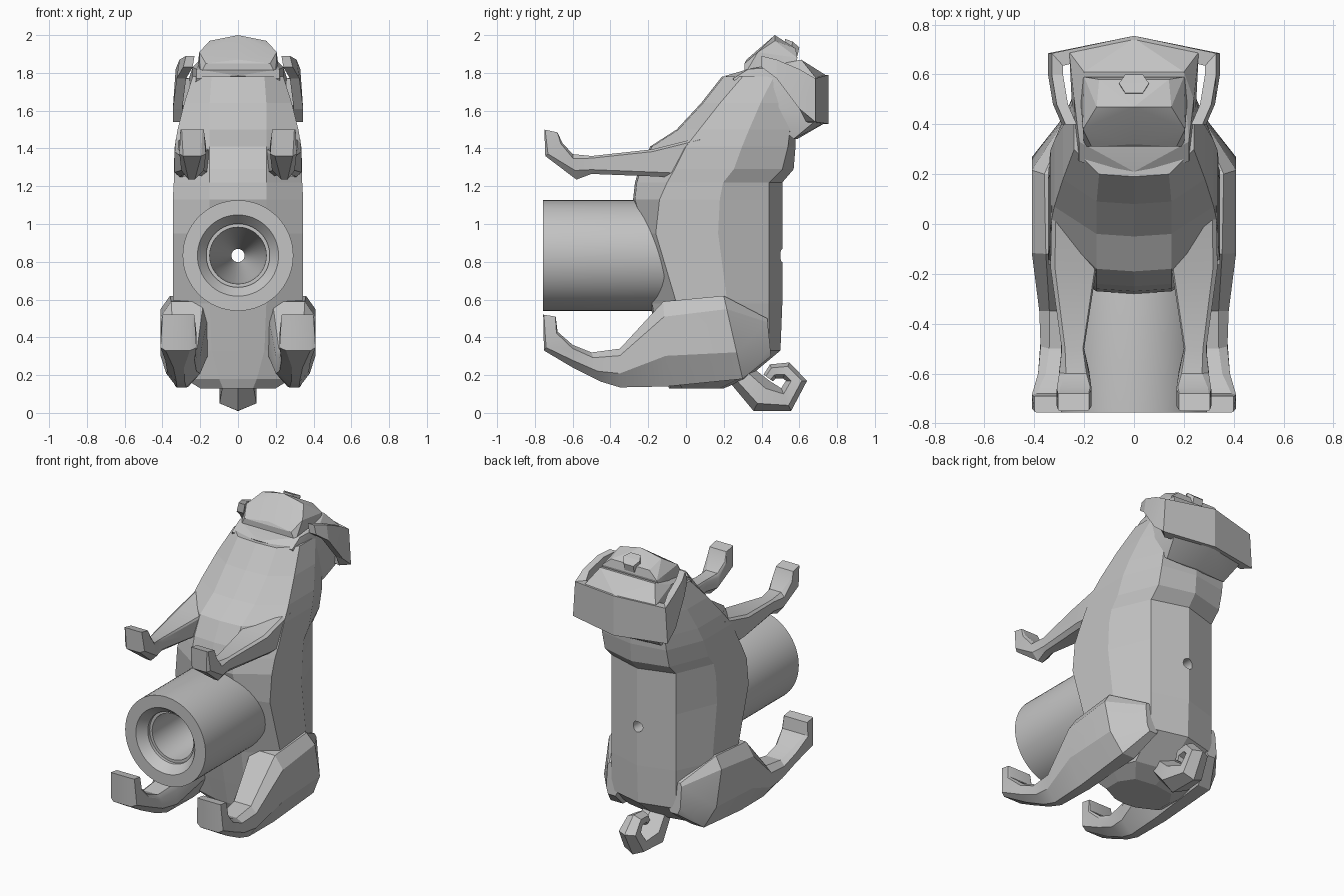
import bpy, bmesh, math
from mathutils import Vector

cube = bpy.data.objects.get("Cube")
if cube:
    bpy.data.objects.remove(cube, do_unlink=True)

grey = bpy.data.materials.new("plain_grey")
grey.use_nodes = True
tone = (0.55, 0.55, 0.55, 1)
grey.diffuse_color = tone
grey.node_tree.nodes["Principled BSDF"].inputs["Base Color"].default_value = tone


def finish(name, bm, angle):
    bmesh.ops.recalc_face_normals(bm, faces=bm.faces)
    mesh = bpy.data.meshes.new(name)
    bm.to_mesh(mesh)
    bm.free()
    mesh.materials.append(grey)
    ob = bpy.data.objects.new(name, mesh)
    bpy.context.collection.objects.link(ob)
    bpy.ops.object.select_all(action="DESELECT")
    ob.select_set(True)
    bpy.context.view_layer.objects.active = ob
    bpy.ops.object.shade_smooth_by_angle(angle=math.radians(angle))
    return ob


def loft(name, rings, angle=25, loop=False):
    """Skin a row of equal sized rings; cap the ends or close the loop."""
    bm = bmesh.new()
    rows = [[bm.verts.new(p) for p in ring] for ring in rings]
    for a, b in zip(rows, rows[1:] + rows[:1] if loop else rows[1:]):
        for i in range(len(a)):
            j = (i + 1) % len(a)
            bm.faces.new((a[i], a[j], b[j], b[i]))
    if not loop:
        bm.faces.new(rows[0])
        bm.faces.new(rows[-1])
    return finish(name, bm, angle)


def hull(name, half):
    """Convex solid from points mirrored across x."""
    bm = bmesh.new()
    for x, y, z in half:
        for sx in {x, -x}:
            bm.verts.new((sx, y, z))
    bmesh.ops.convex_hull(bm, input=bm.verts)
    loose = [v for v in bm.verts if not v.link_faces]
    bmesh.ops.delete(bm, geom=loose, context="VERTS")
    return finish(name, bm, 15)


def turned(name, profile, z, loop, sides=64):
    """Solid of revolution about the front-to-back axis."""
    turn = [2 * math.pi * i / sides for i in range(sides)]
    return loft(name, [[(r * math.cos(a), y, z + r * math.sin(a)) for a in turn]
                       for r, y in profile], loop=loop)


# Torso: height, spine y, back width, back y, side width, side y, belly width, belly y
TORSO = [
    (.13, .20, .14, .18, .20, -.02, .08, -.08),
    (.18, .32, .22, .28, .28, -.05, .10, -.10),
    (.33, .50, .235, .44, .33, -.05, .14, -.13),
    (.58, .51, .235, .44, .345, -.05, .15, -.18),
    (.95, .51, .235, .44, .345, -.16, .15, -.22),
    (1.13, .51, .235, .44, .345, -.14, .15, -.27),
    (1.22, .51, .235, .44, .34, -.10, .15, -.26),
    (1.29, .57, .235, .51, .34, -.06, .15, -.24),
    (1.41, .58, .235, .54, .335, 0, .15, -.18),
    (1.50, .58, .23, .55, .32, .07, .15, -.04),
    (1.64, .60, .22, .57, .285, .18, .15, .09),
    (1.78, .62, .20, .60, .24, .30, .14, .20),
]
rings = []
for z, spine, wb, yb, ws, ys, wf, yf in TORSO:
    side = [(wb, yb), (ws, ys + .55 * (yb - ys)), (ws, ys), (wf, yf)]
    outline = [(0, spine)] + side + [(0, yf - .01)] + [(-x, y) for x, y in reversed(side)]
    rings.append([(x, y, z) for x, y in outline])
torso = loft("torso", rings, angle=0)

# Hollow barrel on the belly: stepped mouth, funnel and a thin tube to the back
AXIS = .833
turned("barrel", [(.293, -.757), (.293, -.02), (.27, .14), (.05, .14), (.05, .42),
                  (.035, .42), (.035, .05), (.14, -.40), (.15, -.68),
                  (.168, -.68), (.168, -.70), (.215, -.757)], AXIS, True)
plug = turned("torso_cutter", [(.25, -.80), (.25, .10), (.035, .10), (.035, .70)],
              AXIS, False, 24)
plug.hide_render = True
plug.hide_viewport = True
cut = torso.modifiers.new("bore", "BOOLEAN")
cut.operation = "DIFFERENCE"
cut.object = plug
cut.solver = "EXACT"

# Legs: top y, top z, underside y, underside z, inner x, outer x, chamfer
FORE = [
    (.08, 1.46, .02, 1.24, .13, .33, .3),
    (-.18, 1.395, -.12, 1.25, .15, .335, .4),
    (-.50, 1.36, -.50, 1.265, .20, .29, .6),
    (-.60, 1.37, -.58, 1.235, .18, .30, .9),
    (-.655, 1.43, -.745, 1.36, .17, .31, .4),
    (-.68, 1.485, -.75, 1.50, .18, .305, .15),
]
HIND = [
    (.43, .50, .45, .30, .18, .27, .5),
    (.20, .62, .30, .18, .16, .41, .8),
    (-.12, .59, -.10, .14, .16, .41, .9),
    (-.35, .34, -.35, .135, .20, .38, .9),
    (-.50, .32, -.45, .165, .22, .375, .9),
    (-.60, .36, -.60, .24, .23, .385, .8),
    (-.68, .43, -.752, .33, .22, .41, .4),
    (-.69, .51, -.756, .52, .23, .40, .15),
]


def leg(name, stations, s):
    rows = []
    for ty, tz, by, bz, xi, xo, k in stations:
        shape = [(.1 * k, 0), (1 - .25 * k, 0), (1, .2 * k), (1, 1 - .4 * k),
                 (1 - .35 * k, 1), (.45 * k, 1), (0, 1 - .4 * k), (0, .2 * k)]
        rows.append([(s * (xi + (xo - xi) * u), ty + (by - ty) * t, tz + (bz - tz) * t)
                     for u, t in shape])
    loft(name, rows)


for label, s in (("left", 1), ("right", -1)):
    leg(label + "_fore_leg", FORE, s)
    leg(label + "_hind_leg", HIND, s)

# Both ears and the back of the skull form one strap: x, y, low z, high z
EAR = [(.29, .40, 1.83, 1.89), (.325, .48, 1.77, 1.87), (.345, .60, 1.61, 1.82),
       (.345, .685, 1.54, 1.77)]
strap = [(1, e) for e in EAR] + [(0, (0, .755, 1.53, 1.79))] + [(-1, e) for e in EAR[::-1]]
rows = []
for s, (x, y, lo, hi) in strap:
    back = .05 if y > .65 else 0
    rows.append([(s * x, y, lo), (s * (x - .015), y, hi),
                 (s * (x - .06), y - back, hi), (s * (x - .05), y - back, lo)])
loft("ears", rows, angle=10)

# Head between the ears
hull("head", [(0, .745, 1.785), (0, .745, 1.54), (.26, .69, 1.77), (.26, .69, 1.55),
              (.22, .57, 1.45), (0, .59, 1.45), (.20, .61, 1.87), (.24, .50, 1.83),
              (.22, .33, 1.82), (.22, .25, 1.77), (.24, .30, 1.68), (0, .21, 1.785)])
hull("muzzle", [(.20, .31, 1.79), (.17, .31, 1.85), (.205, .38, 1.91), (.15, .47, 1.97),
                (0, .47, 2.0), (0, .32, 1.87), (.14, .58, 1.93), (.20, .59, 1.88),
                (.22, .57, 1.79)])
hull("nose", [(.06, .565, 1.965), (.035, .525, 1.98), (.035, .60, 1.935),
              (.055, .55, 1.90), (.035, .52, 1.92), (.035, .59, 1.89)])

# Curled tail
TAIL = [(.29, .20, .07), (.40, .09, .09), (.53, .07, .066), (.585, .17, .056),
        (.53, .225, .045), (.46, .22, .04), (.435, .185, .03)]
rows = []
for i, (y, z, r) in enumerate(TAIL):
    a, b = TAIL[max(i - 1, 0)], TAIL[min(i + 1, len(TAIL) - 1)]
    along = Vector((0, b[0] - a[0], b[1] - a[1])).normalized()
    out = along.cross(Vector((1, 0, 0)))
    rows.append([Vector((0, y, z)) + out * r * math.cos(t) + Vector((1.25 * r * math.sin(t), 0, 0))
                 for t in (k * math.pi / 3 for k in range(6))])
loft("tail", rows)
